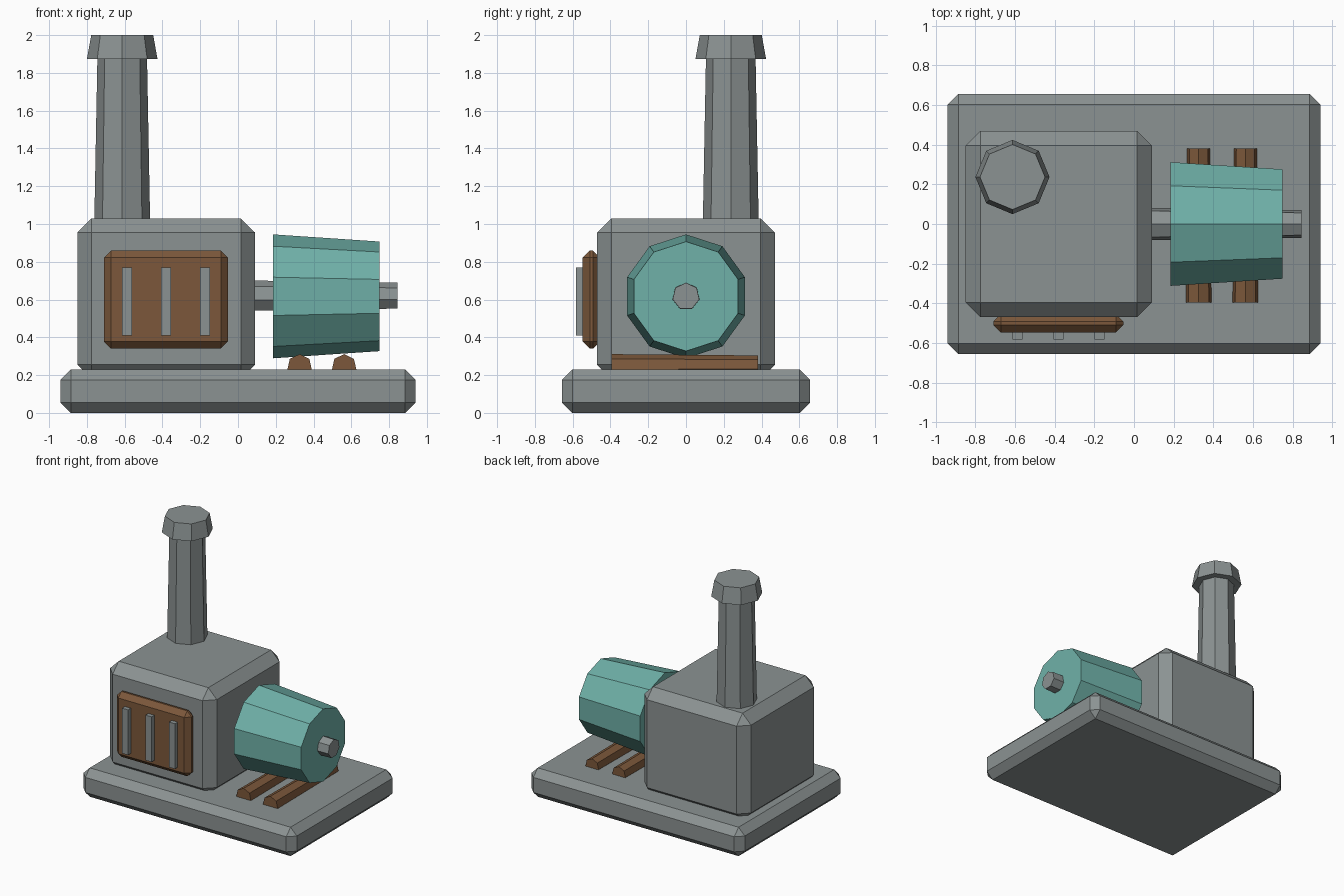
import bpy
import math
from mathutils import Vector

if "Cube" in bpy.data.objects:
    bpy.data.objects.remove(bpy.data.objects["Cube"])


def material(name, rgb):
    m = bpy.data.materials.new(name)
    m.diffuse_color = (*rgb, 1)
    m.use_nodes = True
    m.node_tree.nodes["Principled BSDF"].inputs["Base Color"].default_value = m.diffuse_color
    return m


GREY = material("stone_grey", (0.26, 0.29, 0.29))
BROWN = material("wood_brown", (0.20, 0.097, 0.043))
TEAL = material("drum_teal", (0.16, 0.44, 0.395))


def box(name, lo, hi, mat, bevel=0):
    """Box between two corners, with an optional flat chamfer."""
    lo, hi = Vector(lo), Vector(hi)
    bpy.ops.mesh.primitive_cube_add(size=1)
    ob = bpy.context.object
    ob.name = name
    for v in ob.data.vertices:
        v.co = [(lo[i] + hi[i]) / 2 + v.co[i] * (hi[i] - lo[i]) for i in range(3)]
    ob.data.materials.append(mat)
    if bevel:
        mod = ob.modifiers.new("chamfer", 'BEVEL')
        mod.width = bevel
        mod.segments = 1
        mod.limit_method = 'NONE'
    return ob


def prism(name, start, end, r1, r2, sides, up, mat):
    """Tapered polygonal prism from start to end, one corner pointing along up."""
    start, end, u = Vector(start), Vector(end), Vector(up)
    side = (end - start).normalized().cross(u)
    verts = []
    for c, r in ((start, r1), (end, r2)):
        for i in range(sides):
            a = 2 * math.pi * i / sides
            verts.append(c + r * (math.cos(a) * u + math.sin(a) * side))
    n = sides
    faces = [(i, (i + 1) % n, n + (i + 1) % n, n + i) for i in range(n)]
    faces += [tuple(reversed(range(n))), tuple(range(n, 2 * n))]
    me = bpy.data.meshes.new(name)
    me.from_pydata(verts, [], faces)
    me.materials.append(mat)
    ob = bpy.data.objects.new(name, me)
    bpy.context.collection.objects.link(ob)
    return ob


# Base slab and engine housing
box("base", (-0.94, -0.657, 0), (0.94, 0.657, 0.23), GREY, 0.055)
box("housing", (-0.85, -0.47, 0.18), (0.09, 0.47, 1.03), GREY, 0.075)

# Chimney with flared cap
CX, CY = -0.613, 0.237
prism("chimney", (CX, CY, 0.95), (CX, CY, 1.9), 0.149, 0.131, 8, (0, 1, 0), GREY)
prism("chimney_cap", (CX, CY, 1.873), (CX, CY, 2.0), 0.187, 0.164, 8, (0, 1, 0), GREY)

# Front panel with three upright bars
box("front_panel", (-0.71, -0.547, 0.34), (-0.053, -0.455, 0.86), BROWN, 0.038)
for i, x in enumerate((-0.588, -0.381, -0.174)):
    box(f"panel_bar_{i + 1}", (x - 0.026, -0.582, 0.41), (x + 0.026, -0.535, 0.77), GREY)

# Axle and drum
AZ = 0.617
prism("axle", (0.0, 0, AZ), (0.845, 0, AZ), 0.085, 0.072, 7, (0, 0, 1), GREY)
prism("drum", (0.185, 0, AZ), (0.75, 0, AZ), 0.328, 0.290, 10, (0, 0, 1), TEAL)

# Wooden skids under the drum
for i, x in enumerate((0.326, 0.562)):
    prism(f"skid_{i + 1}", (x, -0.395, 0.245), (x, 0.38, 0.245), 0.066, 0.059, 7, (0, 0, 1), BROWN)
